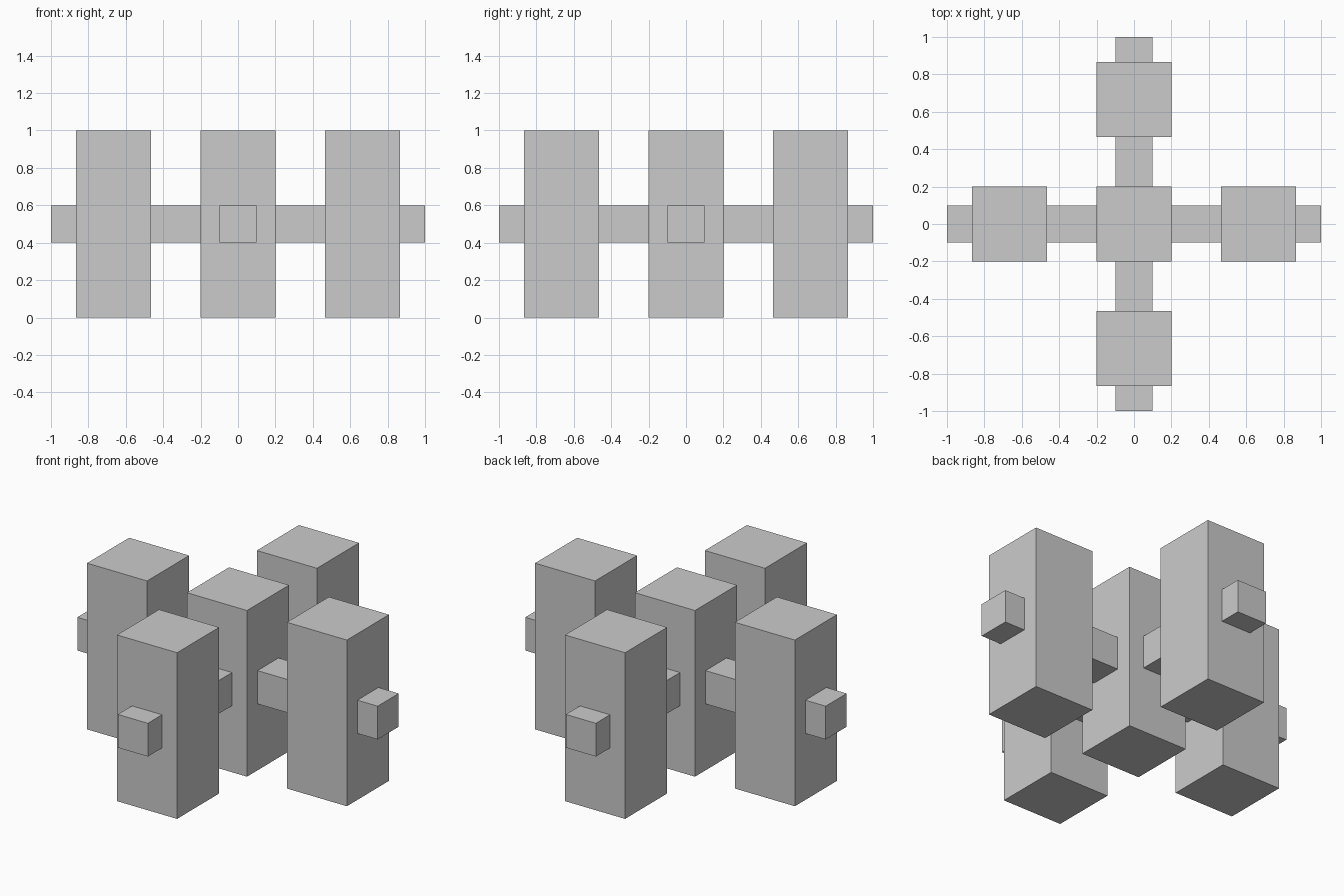
import bpy

if "Cube" in bpy.data.objects:
    bpy.data.objects.remove(bpy.data.objects["Cube"])


def box(name, center, size):
    bpy.ops.mesh.primitive_cube_add(size=1, location=center)
    obj = bpy.context.object
    obj.name = name
    obj.scale = size
    bpy.ops.object.transform_apply(location=False, rotation=False, scale=True)
    return obj


SPACING = 0.665
POST = (0.4, 0.4, 1.0)

# Five upright posts in a plus layout
posts = {"center": (0, 0), "left": (-1, 0), "right": (1, 0),
         "front": (0, -1), "back": (0, 1)}
for side, (x, y) in posts.items():
    box(f"{side}_post", (x * SPACING, y * SPACING, 0.5), POST)

# Two crossing beams running through the posts
box("side_to_side_beam", (0, 0, 0.5), (2.0, 0.2, 0.2))
box("front_to_back_beam", (0, 0, 0.5), (0.2, 2.0, 0.2))
